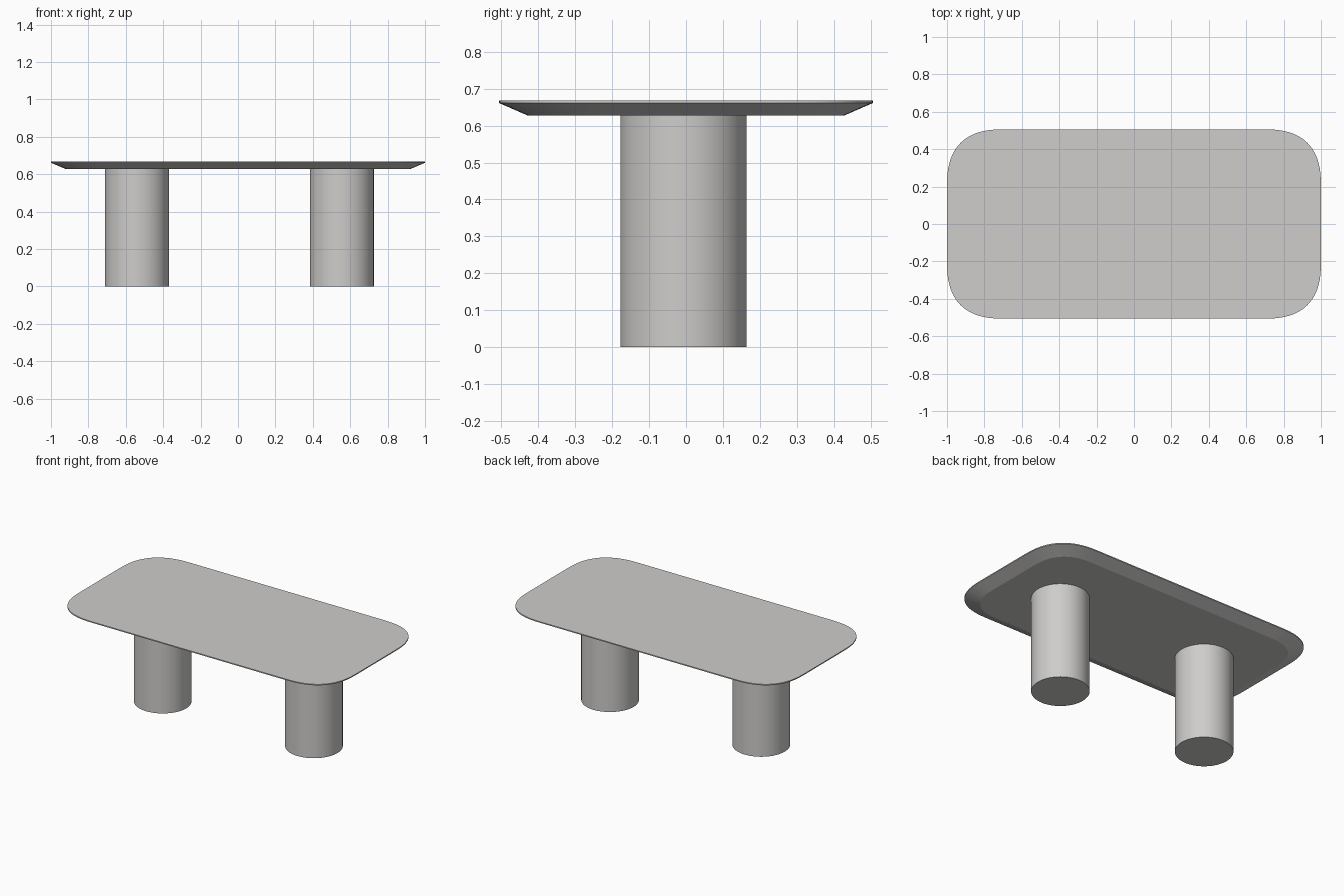
import bpy, bmesh, math

if "Cube" in bpy.data.objects:
    bpy.data.objects.remove(bpy.data.objects["Cube"])

stone = bpy.data.materials.new("warm grey")
stone.diffuse_color = (0.62, 0.61, 0.6, 1)
stone.use_nodes = True
stone.node_tree.nodes["Principled BSDF"].inputs["Base Color"].default_value = stone.diffuse_color


def finish(bm, name, angle):
    bmesh.ops.recalc_face_normals(bm, faces=bm.faces)
    mesh = bpy.data.meshes.new(name)
    bm.to_mesh(mesh)
    bm.free()
    mesh.materials.append(stone)
    obj = bpy.data.objects.new(name, mesh)
    bpy.context.collection.objects.link(obj)
    bpy.context.view_layer.objects.active = obj
    obj.select_set(True)
    bpy.ops.object.shade_smooth_by_angle(angle=math.radians(angle))
    obj.select_set(False)


def outline(hx, hy, r, n=2.6, steps=20):
    """Rectangle with soft superelliptic corners."""
    pts = []
    for sx, sy in ((1, 1), (-1, 1), (-1, -1), (1, -1)):
        quarter = []
        for i in range(steps + 1):
            t = math.pi / 2 * i / steps
            c, s = max(math.cos(t), 0), math.sin(t)
            quarter.append((sx * (hx - r + r * c ** (2 / n)),
                            sy * (hy - r + r * s ** (2 / n))))
        pts += quarter if sx * sy > 0 else quarter[::-1]
    return pts


# Tabletop: thin lip with a wide bevel running under it
bm = bmesh.new()
rings = []
for hx, hy, r, z in ((0.92, 0.428, 0.25, 0.627),
                     (1.0, 0.506, 0.31, 0.661),
                     (1.0, 0.506, 0.31, 0.668)):
    rings.append([bm.verts.new((x, y, z)) for x, y in outline(hx, hy, r)])
for low, high in zip(rings, rings[1:]):
    for i in range(len(low)):
        j = (i + 1) % len(low)
        bm.faces.new((low[i], low[j], high[j], high[i]))
bm.faces.new(rings[0][::-1])
bm.faces.new(rings[-1])
finish(bm, "tabletop", 20)

# Two cylindrical pedestals
for name, x in (("left_pedestal", -0.54), ("right_pedestal", 0.555)):
    bm = bmesh.new()
    bmesh.ops.create_cone(bm, cap_ends=True, segments=64,
                          radius1=0.171, radius2=0.171, depth=0.628)
    bmesh.ops.translate(bm, verts=bm.verts, vec=(x, -0.007, 0.314))
    finish(bm, name, 30)
